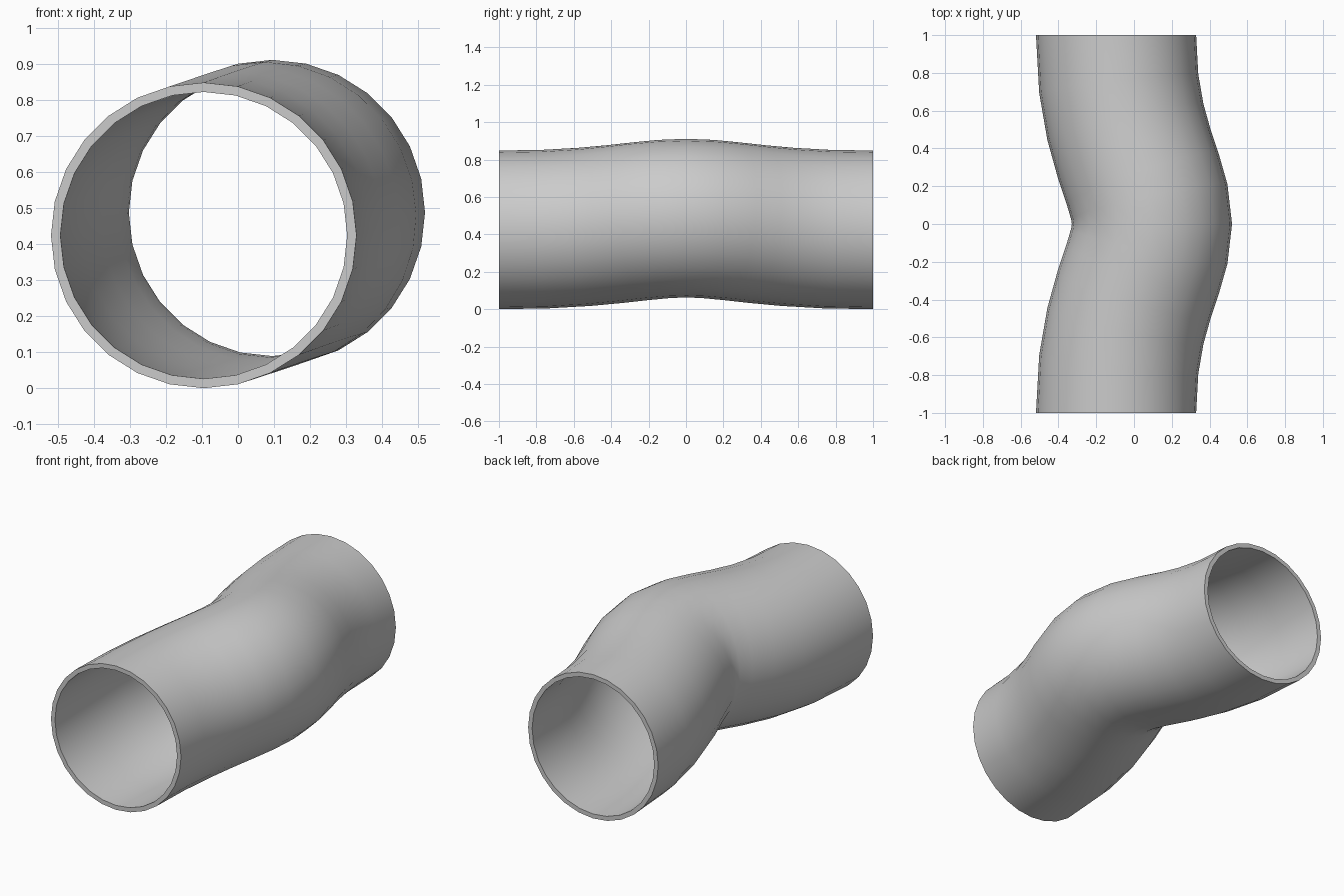
import bpy, bmesh, math
from mathutils import Vector
from mathutils.geometry import interpolate_bezier

if "Cube" in bpy.data.objects:
    bpy.data.objects.remove(bpy.data.objects["Cube"])

R_OUT, R_IN, SIDES, STEPS = 0.424, 0.398, 28, 6

# Centre line: one S-shaped half, mirrored across y = 0
mid, end = (0.095, 0.487), (-0.095, 0.424)
ctrl = [Vector((p[0], y, p[1])) for p, y in ((mid, 0), (mid, 0.24), (end, 0.43), (end, 1))]


def centre(t):
    s = abs(t)
    b = ((1-s)**3, 3*s*(1-s)**2, 3*s*s*(1-s), s**3)
    p = sum((c*w for c, w in zip(ctrl, b)), Vector())
    d = 3*((1-s)**2*(ctrl[1]-ctrl[0]) + 2*s*(1-s)*(ctrl[2]-ctrl[1]) + s*s*(ctrl[3]-ctrl[2]))
    if t < 0:
        p.y, d.x, d.z = -p.y, -d.x, -d.z
    return p, d.normalized()


bm = bmesh.new()


def ring(t, r):
    p, d = centre(t)
    side = d.cross(Vector((0, 0, 1))).normalized()
    up = side.cross(d)
    return [bm.verts.new(p + r*(math.cos(a)*side + math.sin(a)*up))
            for a in (2*math.pi*i/SIDES for i in range(SIDES))]


# Outer wall forward, inner wall back, closed into a hollow tube
ts = [i/STEPS for i in range(-STEPS, STEPS+1)]
rings = [ring(t, R_OUT) for t in ts] + [ring(t, R_IN) for t in reversed(ts)]
for a, b in zip(rings, rings[1:] + rings[:1]):
    for i in range(SIDES):
        j = (i+1) % SIDES
        bm.faces.new((a[i], a[j], b[j], b[i]))
bmesh.ops.recalc_face_normals(bm, faces=bm.faces)
mesh = bpy.data.meshes.new("bent_pipe")
bm.to_mesh(mesh)
bm.free()
pipe = bpy.data.objects.new("bent_pipe", mesh)
bpy.context.collection.objects.link(pipe)
bpy.context.view_layer.objects.active = pipe
pipe.select_set(True)
bpy.ops.object.shade_smooth_by_angle(angle=math.radians(35))
